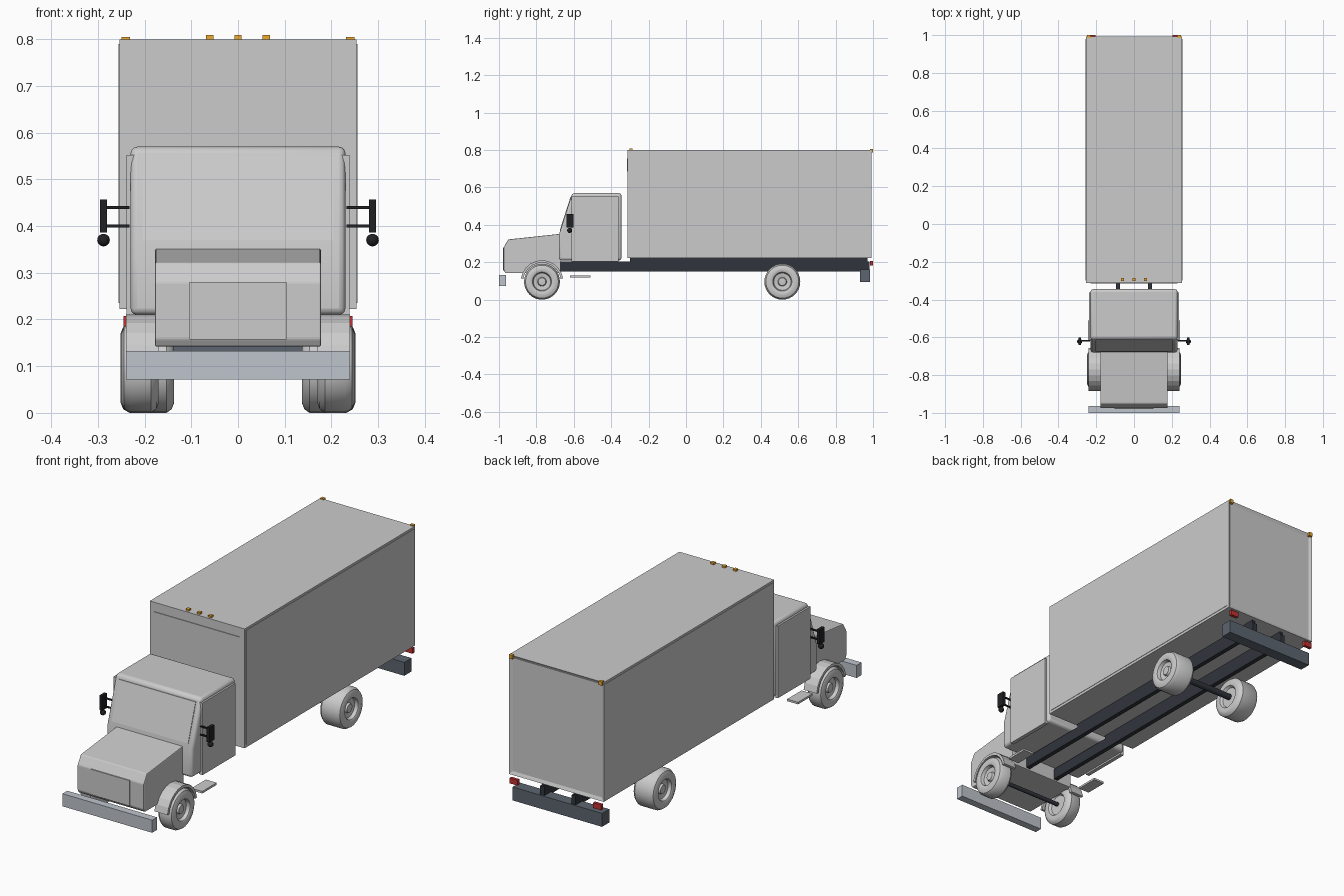
import bpy, bmesh, math
from mathutils import Matrix, Vector

if "Cube" in bpy.data.objects:
    bpy.data.objects.remove(bpy.data.objects["Cube"])


def material(name, rgb):
    m = bpy.data.materials.new(name)
    m.diffuse_color = (*rgb, 1)
    m.use_nodes = True
    m.node_tree.nodes["Principled BSDF"].inputs["Base Color"].default_value = m.diffuse_color
    return m


DARK = material("dark_steel", (0.03, 0.035, 0.045))
SLATE = material("slate", (0.11, 0.13, 0.16))
CHROME = material("bumper_grey", (0.52, 0.56, 0.61))
BLACK = material("black", (0.015, 0.015, 0.018))
AMBER = material("amber", (0.85, 0.4, 0.03))
RED = material("red", (0.55, 0.03, 0.03))


def finish(name, bm, mat=None, bevel=0, segments=3, smooth=False):
    bmesh.ops.recalc_face_normals(bm, faces=bm.faces)
    mesh = bpy.data.meshes.new(name)
    bm.to_mesh(mesh)
    bm.free()
    ob = bpy.data.objects.new(name, mesh)
    bpy.context.collection.objects.link(ob)
    if mat:
        mesh.materials.append(mat)
    if bevel:
        b = ob.modifiers.new("bevel", "BEVEL")
        b.width, b.segments = bevel, segments
        b.limit_method, b.angle_limit = "ANGLE", math.radians(25)
    if smooth:
        bpy.ops.object.select_all(action="DESELECT")
        ob.select_set(True)
        bpy.context.view_layer.objects.active = ob
        bpy.ops.object.shade_smooth_by_angle(angle=math.radians(35))
    return ob


def box(name, x, y, z, mat=None, **kw):
    """Box from (min, max) ranges on each axis."""
    bm = bmesh.new()
    bmesh.ops.create_cube(bm, size=1)
    for v in bm.verts:
        v.co = [(r[0] + r[1]) / 2 + c * (r[1] - r[0]) for r, c in zip((x, y, z), v.co)]
    return finish(name, bm, mat, **kw)


def prism(name, profile, x0, x1, mat=None, **kw):
    """Side-view (y, z) outline extruded along x."""
    bm = bmesh.new()
    face = bm.faces.new([bm.verts.new((x0, y, z)) for y, z in profile])
    ext = bmesh.ops.extrude_face_region(bm, geom=[face])["geom"]
    bmesh.ops.translate(bm, vec=(x1 - x0, 0, 0),
                        verts=[g for g in ext if isinstance(g, bmesh.types.BMVert)])
    return finish(name, bm, mat, **kw)


def lathe(name, profile, y, z, side, mat=None, n=32):
    """(x, radius) outline revolved about an axle parallel to x."""
    bm = bmesh.new()
    rings = [[bm.verts.new((side * px, y + r * math.cos(2 * math.pi * i / n),
                            z + r * math.sin(2 * math.pi * i / n)))
              for i in range(n)] for px, r in profile]
    for a, b in zip(rings, rings[1:]):
        for i in range(n):
            j = (i + 1) % n
            bm.faces.new((a[i], a[j], b[j], b[i]))
    bm.faces.new(rings[0])
    bm.faces.new(rings[-1])
    return finish(name, bm, mat, smooth=True)


def mirrored(side, a, b):
    return tuple(sorted((side * a, side * b)))


# Cargo box with recessed rear door
bm = bmesh.new()
bmesh.ops.create_cube(bm, size=1)
for v in bm.verts:
    v.co = (v.co.x * 0.508, 0.34 + v.co.y * 1.304, 0.511 + v.co.z * 0.578)
bm.normal_update()
rear = [f for f in bm.faces if f.normal.y > 0.9]
bmesh.ops.inset_region(bm, faces=rear, thickness=0.022, depth=0)
bmesh.ops.translate(bm, vec=(0, -0.007, 0), verts=rear[0].verts[:])
finish("cargo_box", bm)
box("box_front_panel", (-0.23, 0.23), (-0.315, -0.31), (0.685, 0.755))

# Cab and windshield
cab = [(-0.345, 0.21), (-0.345, 0.57), (-0.608, 0.57), (-0.68, 0.345), (-0.68, 0.21)]
prism("cab", cab, -0.23, 0.23, bevel=0.014, smooth=True)
slope = Vector((-0.608 + 0.68, 0.57 - 0.345))


def on_glass(z, out):
    return (-0.68 + slope.x * (z - 0.345) / slope.y - out, z)


prism("windshield", [on_glass(0.37, 0.003), on_glass(0.55, 0.003),
                     on_glass(0.55, -0.01), on_glass(0.37, -0.01)], -0.205, 0.205)

# Hood and grille
hood = [(-0.67, 0.142), (-0.67, 0.352), (-0.95, 0.322), (-0.975, 0.28), (-0.975, 0.158),
        (-0.965, 0.142)]
prism("hood", hood, -0.178, 0.178, bevel=0.004, segments=2)
box("grille", (-0.104, 0.104), (-0.979, -0.97), (0.157, 0.28))

# Bumpers
box("front_bumper", (-0.24, 0.24), (-1.0, -0.963), (0.072, 0.133), CHROME)
box("rear_bumper", (-0.24, 0.24), (0.93, 0.985), (0.095, 0.16), SLATE)

# Rear axle, front axle
lathe("rear_axle", [(-0.15, 0.015), (0.15, 0.015)], 0.515, 0.097, 1, DARK, 16)
lathe("front_axle", [(-0.18, 0.01), (0.18, 0.01)], -0.77, 0.097, 1, DARK, 16)

# Roof marker lights at the front of the box
for x in (-0.06, 0, 0.06):
    box("roof_marker", (x - 0.008, x + 0.008), (-0.302, -0.286), (0.799, 0.809), AMBER)


def wheel(name, y, side, inner, outer):
    """Tyre with rounded shoulders and a dished hub."""
    d = outer
    lathe(name, [(inner + 0.014, 0.048), (inner + 0.002, 0.056), (inner, 0.075),
                 (inner + 0.005, 0.088), (inner + 0.016, 0.096), (d - 0.02, 0.096),
                 (d - 0.006, 0.088), (d, 0.073), (d - 0.001, 0.056), (d - 0.004, 0.051),
                 (d - 0.02, 0.046), (d - 0.024, 0.024), (d - 0.014, 0.02),
                 (d - 0.013, 0.008)], y, 0.096, side)


for s in (-1, 1):
    # Frame rails
    box("frame_rail", mirrored(s, 0.073, 0.095), (-0.72, 0.98), (0.15, 0.203), DARK)
    # Box mounting sills between rail and floor
    box("box_sill", mirrored(s, 0.076, 0.092), (-0.3, 0.97), (0.2, 0.223), DARK)
    # Raised cargo side panel and cab door
    box("box_side_panel", mirrored(s, 0.25, 0.256), (-0.3, 0.98), (0.235, 0.79))
    box("door", mirrored(s, 0.22, 0.239), (-0.612, -0.362), (0.203, 0.552))
    # Wheels
    wheel("front_wheel", -0.77, s, 0.17, 0.25)
    wheel("rear_wheel", 0.515, s, 0.137, 0.252)
    # Arched fender
    angles = [math.radians(8 + 164 * i / 10) for i in range(11)]
    arch = [(-0.77 + 0.114 * math.cos(a), 0.097 + 0.114 * math.sin(a)) for a in angles]
    arch += [(-0.77 + 0.101 * math.cos(a), 0.097 + 0.101 * math.sin(a))
             for a in reversed(angles)]
    prism("fender", arch, s * 0.17, s * 0.24)
    # Cab step
    box("cab_step", mirrored(s, 0.185, 0.243), (-0.62, -0.51), (0.118, 0.128))
    # Tail light and rear corner marker
    box("tail_light", mirrored(s, 0.203, 0.245), (0.985, 1.0), (0.182, 0.208), RED)
    box("rear_marker", mirrored(s, 0.231, 0.249), (0.985, 1.0), (0.786, 0.805), AMBER)
    # Side mirror on two arms, with round lower mirror
    for z in (0.40, 0.44):
        box("mirror_arm", mirrored(s, 0.232, 0.285), (-0.622, -0.614), (z - 0.003, z + 0.003), BLACK)
    box("side_mirror", mirrored(s, 0.28, 0.295), (-0.64, -0.602), (0.386, 0.457), BLACK)
    bm = bmesh.new()
    bmesh.ops.create_uvsphere(bm, u_segments=16, v_segments=10, radius=0.0135,
                              matrix=Matrix.Translation((s * 0.288, -0.622, 0.37)))
    finish("round_mirror", bm, BLACK, smooth=True)
